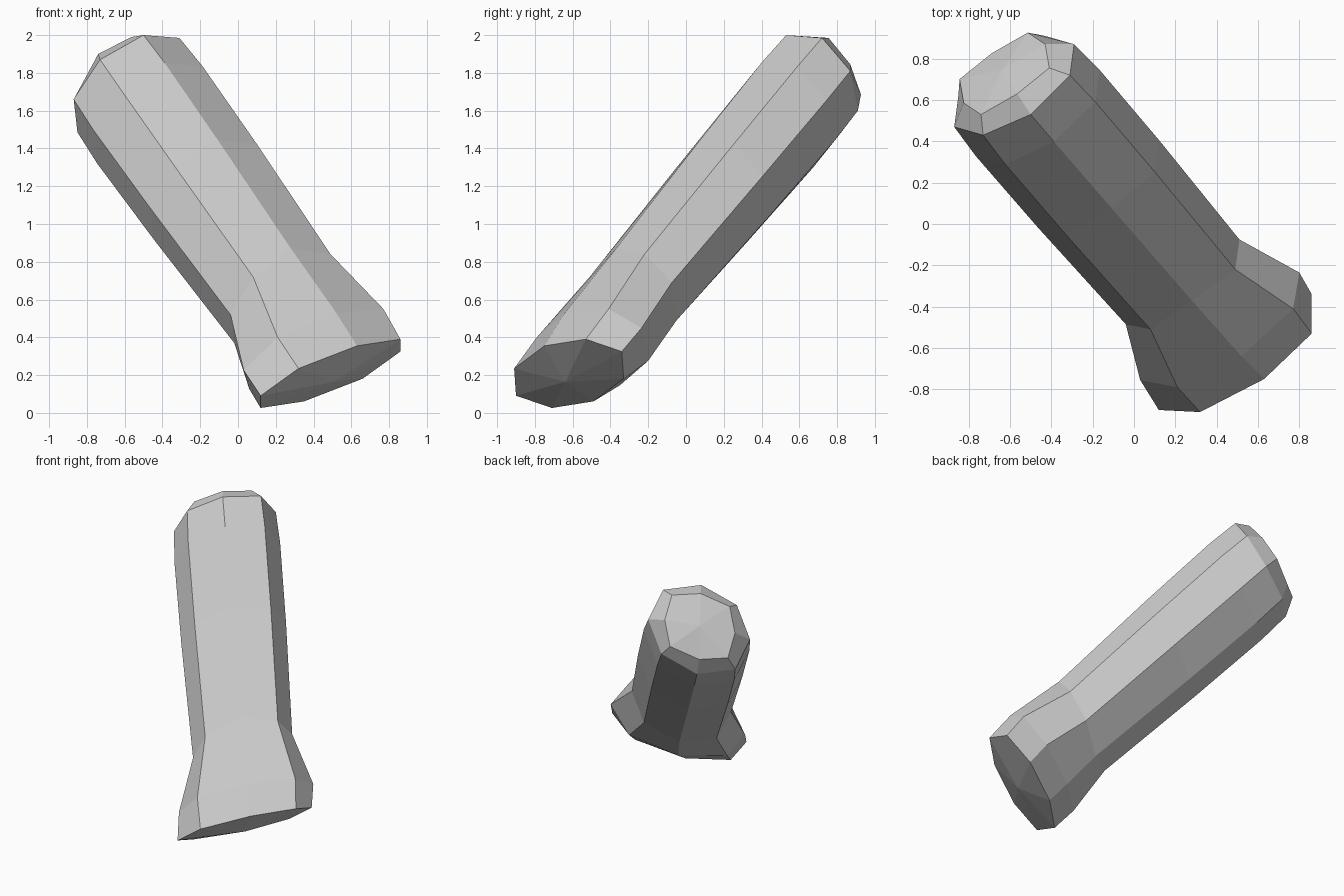
import bpy, bmesh
from mathutils import Vector as V

if "Cube" in bpy.data.objects:
    bpy.data.objects.remove(bpy.data.objects["Cube"])


def section(centre, half):
    """Eight-sided section: four points, then the same points mirrored through the centre."""
    c = V(centre)
    pts = [V(p) for p in half]
    return pts + [2 * c - p for p in pts]


def between(a, b, t, swell):
    """Section part way between two others, slightly swollen."""
    ring = [p.lerp(q, t) for p, q in zip(a, b)]
    c = sum(ring, V()) / len(ring)
    return [c + (p - c) * swell for p in ring]


# Sections from the flared foot up to the bevelled tip
foot = section((.49, -.62, .208), [(.32, -.91, .235), (.63, -.75, .355), (.86, -.53, .39), (.86, -.34, .325)])
flare = section((.415, -.495, .338), [(.21, -.79, .40), (.52, -.64, .53), (.77, -.41, .55), (.80, -.235, .45)])
neck = section((.235, -.28, .605), [(.08, -.51, .72), (.28, -.37, .87), (.49, -.22, .84), (.51, -.075, .69)])
top = section((-.58, .67, 1.735), [(-.73, .43, 1.87), (-.50, .53, 2.0), (-.31, .72, 1.985), (-.29, .87, 1.81)])
tip = section((-.627, .728, 1.793), [(-.74, .53, 1.90), (-.565, .63, 1.99), (-.41, .755, 1.985), (-.43, .87, 1.845)])
rings = [foot, flare, neck, between(neck, top, .5, 1.04), between(neck, top, .86, 1.04), top, tip]

# Skin the sections into one shaft, closed with a shallow fan at each end
bm = bmesh.new()
loops = [[bm.verts.new(p) for p in r] for r in rings]
for lo, hi in zip(loops, loops[1:]):
    for i in range(8):
        j = (i + 1) % 8
        bm.faces.new((lo[i], lo[j], hi[j], hi[i]))
for loop, apex in ((loops[0], (.51, -.64, .165)), (loops[-1], (-.64, .745, 1.81))):
    v = bm.verts.new(apex)
    for i in range(8):
        bm.faces.new((loop[i], loop[(i + 1) % 8], v))
bmesh.ops.recalc_face_normals(bm, faces=bm.faces)

mesh = bpy.data.meshes.new("flared_shaft")
bm.to_mesh(mesh)
bm.free()
bpy.context.collection.objects.link(bpy.data.objects.new("flared_shaft", mesh))
